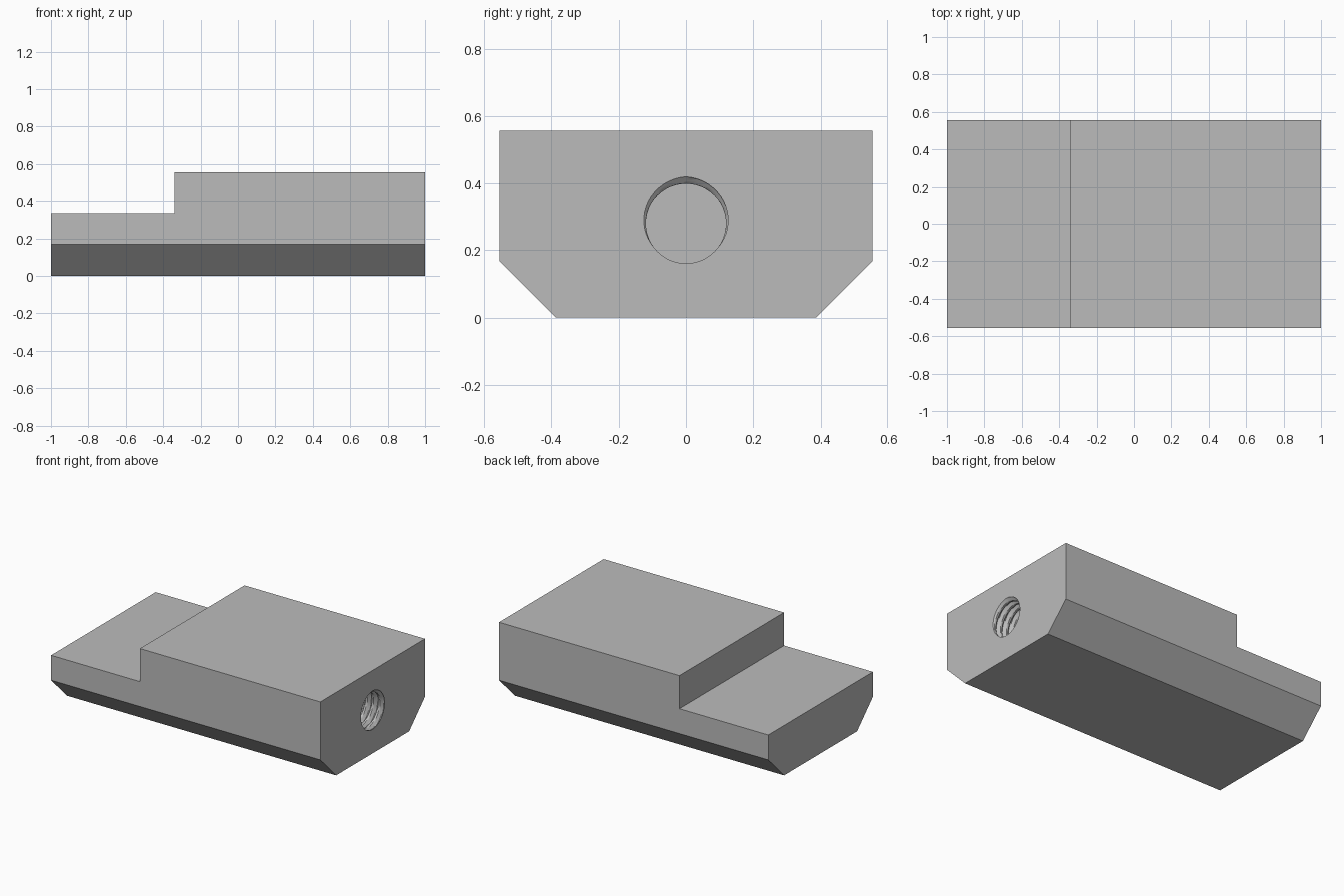
import bpy, bmesh, math
from mathutils import Vector

cube = bpy.data.objects.get("Cube")
if cube:
    bpy.data.objects.remove(cube, do_unlink=True)

HALF_WIDTH, CHAMFER = 0.555, 0.168
HOLE_Z, MINOR_R, MAJOR_R = 0.28, 0.119, 0.14
PITCH, DEPTH, SEGMENTS, RINGS_PER_TURN = 0.047, 0.9, 48, 10


def make_object(name, bm, material):
    bmesh.ops.recalc_face_normals(bm, faces=bm.faces)
    mesh = bpy.data.meshes.new(name)
    bm.to_mesh(mesh)
    bm.free()
    mesh.materials.append(material)
    obj = bpy.data.objects.new(name, mesh)
    bpy.context.collection.objects.link(obj)
    return obj


steel = bpy.data.materials.new("grey steel")
steel.use_nodes = True
steel.diffuse_color = (0.5, 0.5, 0.5, 1)
steel.node_tree.nodes["Principled BSDF"].inputs["Base Color"].default_value = (0.5, 0.5, 0.5, 1)

# Stepped block: side profile extruded across the width
profile = [(-1, 0), (1, 0), (1, 0.557), (-0.34, 0.557), (-0.34, 0.335), (-1, 0.335)]
bm = bmesh.new()
side = bm.faces.new([bm.verts.new((x, -HALF_WIDTH, z)) for x, z in profile])
extruded = bmesh.ops.extrude_face_region(bm, geom=[side], use_keep_orig=True)["geom"]
moved = [g for g in extruded if isinstance(g, bmesh.types.BMVert)]
bmesh.ops.translate(bm, verts=moved, vec=Vector((0, 2 * HALF_WIDTH, 0)))
bmesh.ops.recalc_face_normals(bm, faces=bm.faces)

# Chamfer the two long bottom edges
bottom = [e for e in bm.edges
          if all(v.co.z < 0.001 for v in e.verts) and e.calc_length() > 1.9]
bmesh.ops.bevel(bm, geom=bottom, offset=CHAMFER, offset_type='OFFSET',
                segments=1, affect='EDGES')
block = make_object("stepped_block", bm, steel)


# Thread cutter: rings whose radius follows a helical V groove
def thread_radius(x, angle):
    turn = (x - 1) / PITCH - (angle - math.pi / 2) / math.tau
    distance = abs(turn - round(turn))
    return max(MINOR_R, MAJOR_R - 0.06 * distance)


bm = bmesh.new()
rings = []
step = PITCH / RINGS_PER_TURN
for i in range(-2, int(DEPTH / step)):
    x = 1 - i * step
    ring = []
    for j in range(SEGMENTS):
        a = math.tau * j / SEGMENTS
        r = thread_radius(x, a)
        ring.append(bm.verts.new((x, r * math.cos(a), HOLE_Z + r * math.sin(a))))
    rings.append(ring)
for near, far in zip(rings, rings[1:]):
    for j in range(SEGMENTS):
        k = (j + 1) % SEGMENTS
        bm.faces.new((near[j], near[k], far[k], far[j]))
bm.faces.new(rings[0])
bm.faces.new(rings[-1])
cutter = make_object("thread_cutter", bm, steel)
cutter.hide_render = True

# Cut the blind threaded hole and discard the cutter
cut = block.modifiers.new("threaded hole", 'BOOLEAN')
cut.operation = 'DIFFERENCE'
cut.solver = 'EXACT'
cut.object = cutter
bpy.ops.object.select_all(action='DESELECT')
block.select_set(True)
bpy.context.view_layer.objects.active = block
bpy.ops.object.modifier_apply(modifier=cut.name)
bpy.data.objects.remove(cutter, do_unlink=True)
bpy.ops.object.shade_smooth_by_angle(angle=math.radians(25))
